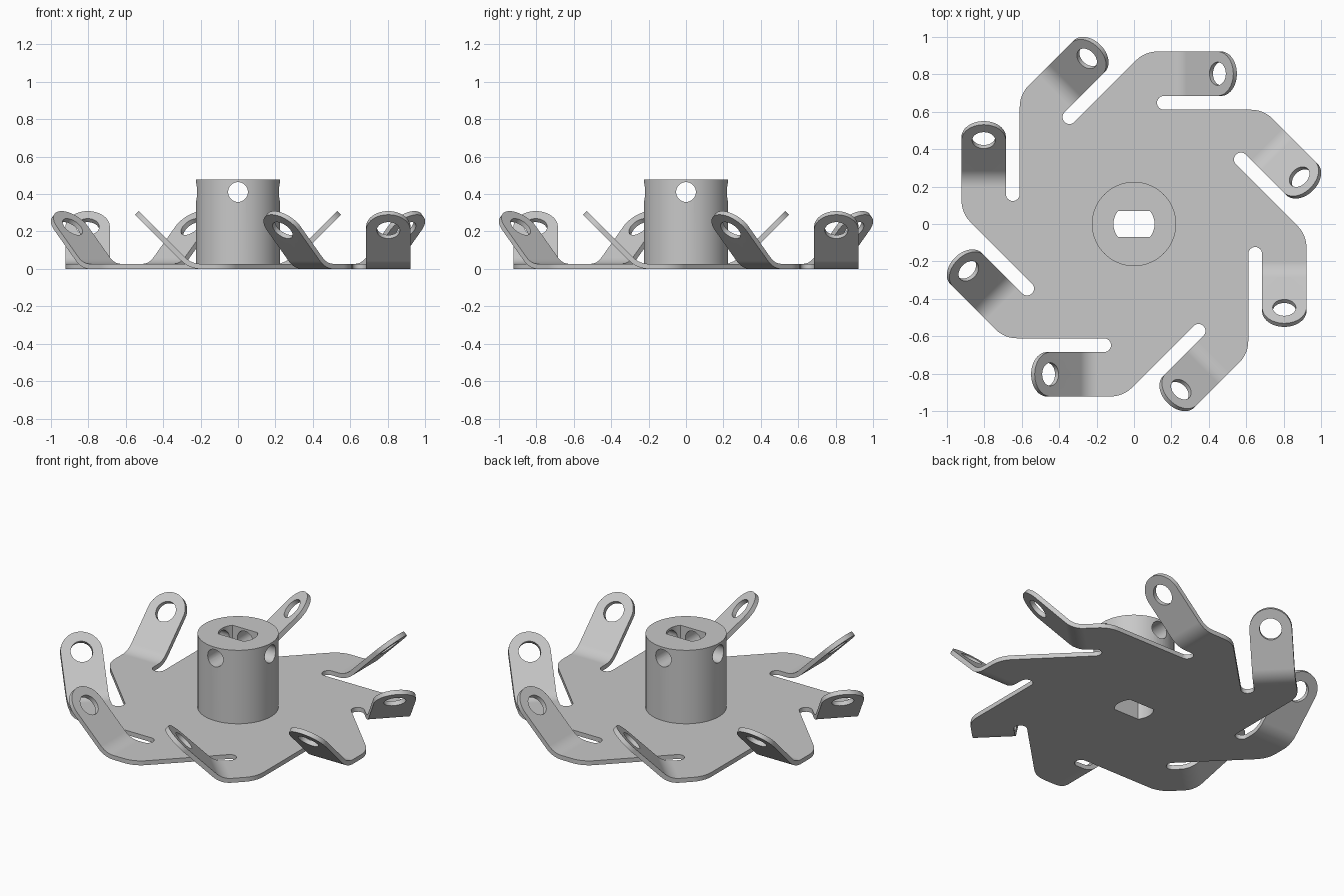
import bpy, bmesh
from math import sin, cos, pi, radians, sqrt
from mathutils import Matrix, Vector

if "Cube" in bpy.data.objects:
    bpy.data.objects.remove(bpy.data.objects["Cube"], do_unlink=True)

ARMS = 8
THICK = 0.027
OUTER, INNER, EDGE = 0.922, 0.685, 0.611   # arm outer side, arm inner side, plate edge
BEND_X, BEND_R, ARM_LEN = 0.2, 0.145, 0.35
SLOT_X, CORNER_R, EYE_R = 0.16, 0.16, 0.062
HUB_R, HUB_TOP, PIN_Z, PIN_R = 0.225, 0.478, 0.411, 0.053
BORE_R, BORE_ANGLE = 0.11, 38.8

metal = bpy.data.materials.new("grey metal")
metal.use_nodes = True
grey = (0.58, 0.58, 0.58, 1)
metal.diffuse_color = grey
metal.node_tree.nodes["Principled BSDF"].inputs["Base Color"].default_value = grey


def arc(cx, cy, r, start, end, steps):
    """Points on an arc, angles in degrees."""
    angles = [radians(start + (end - start) * i / steps) for i in range(steps + 1)]
    return [Vector((cx + r * cos(a), cy + r * sin(a), 0)) for a in angles]


def to_object(name, bm):
    mesh = bpy.data.meshes.new(name)
    bm.to_mesh(mesh)
    bm.free()
    mesh.materials.append(metal)
    obj = bpy.data.objects.new(name, mesh)
    bpy.context.collection.objects.link(obj)
    return obj


def activate(obj):
    bpy.ops.object.select_all(action='DESELECT')
    obj.select_set(True)
    bpy.context.view_layer.objects.active = obj


def apply_modifier(obj, kind, **settings):
    activate(obj)
    mod = obj.modifiers.new(kind.title(), kind)
    for key, value in settings.items():
        setattr(mod, key, value)
    bpy.ops.object.modifier_apply(modifier=mod.name)


def cylinder(name, radius, depth, matrix, sides=64):
    bm = bmesh.new()
    bmesh.ops.create_cone(bm, cap_ends=True, segments=sides, radius1=radius,
                          radius2=radius, depth=depth, matrix=matrix)
    return to_object(name, bm)


def finish(obj):
    activate(obj)
    bpy.ops.object.shade_smooth_by_angle(angle=radians(30))
    mod = obj.modifiers.new("Clean flats", 'WEIGHTED_NORMAL')
    mod.keep_sharp = True


def add_face(bm, points, matrix):
    bm.faces.new([bm.verts.new(matrix @ p) for p in points])


# Right half of the shaft bore: a round side between two flats
flat_y = BORE_R * sin(radians(BORE_ANGLE))
bore_half = [Vector((0, -flat_y, 0))]
bore_half += arc(0, 0, BORE_R, -BORE_ANGLE, BORE_ANGLE, 12)
bore_half += [Vector((0, flat_y, 0))]
half_turns = [Matrix(), Matrix.Rotation(pi, 4, 'Z')]

# Bladed plate: flat outline, one sector per arm, built as two halves round the bore
corner_y = OUTER - CORNER_R
corner_x = corner_y - (EDGE - CORNER_R) * sqrt(2)
slot_r = (INNER - EDGE) / 2
sector = arc(corner_x, corner_y, CORNER_R, 135, 90, 6)
sector += [Vector((BEND_X, OUTER, 0)), Vector((BEND_X, INNER, 0))]
sector += arc(SLOT_X, EDGE + slot_r, slot_r, 90, 270, 12)
turns = [Matrix.Rotation(-2 * pi * i / ARMS, 4, 'Z') for i in range(ARMS)]
plate_half = [turn @ p for turn in turns[:ARMS // 2] for p in sector]
plate_half += [half_turns[1] @ sector[0]] + bore_half
sheet = bmesh.new()
for turn in half_turns:
    add_face(sheet, plate_half, turn)

# Arms: curved bend, then a sloped tab with a round end and an eye
bend = [Vector((BEND_X + BEND_R * sin(a), 0, BEND_R * (1 - cos(a))))
        for a in [pi / 4 * i / 8 for i in range(9)]]
mid, half = (OUTER + INNER) / 2, (OUTER - INNER) / 2
slope = Matrix.Translation(bend[-1] + Vector((0, mid, 0))) @ Matrix.Rotation(-pi / 4, 4, 'Y')
eye_x = ARM_LEN - half
low, centre, high = [Vector((0, y, 0)) for y in (INNER, mid, OUTER)]
for turn in turns:
    for a, b in zip(bend, bend[1:]):
        seam = [b + centre] if b == bend[-1] else []
        add_face(sheet, [a + low, b + low] + seam + [b + high, a + high], turn)
    for side in (1, -1):
        tab = [Vector((0, 0, 0)), Vector((0, side * half, 0))]
        tab += arc(eye_x, 0, half, side * 90, 0, 12)
        tab += arc(eye_x, 0, EYE_R, 0, side * 180, 16)
        add_face(sheet, tab, turn @ slope)
bmesh.ops.remove_doubles(sheet, verts=sheet.verts[:], dist=0.0005)
sheet.normal_update()
bmesh.ops.reverse_faces(sheet, faces=[f for f in sheet.faces if f.normal.z < 0])
plate = to_object("bladed_plate", sheet)
apply_modifier(plate, 'SOLIDIFY', thickness=THICK, offset=1, use_even_offset=True)
finish(plate)

# Hub
hub_bottom = THICK * 0.6
hub = cylinder("hub", HUB_R, HUB_TOP - hub_bottom,
               Matrix.Translation((0, 0, (HUB_TOP + hub_bottom) / 2)))

# Shaft bore through the hub
bm = bmesh.new()
add_face(bm, [turn @ p for turn in half_turns for p in bore_half[1:-1]],
         Matrix.Translation((0, 0, -0.2)))
grown = bmesh.ops.extrude_face_region(bm, geom=bm.faces[:])
bmesh.ops.translate(bm, vec=(0, 0, 1),
                    verts=[g for g in grown["geom"] if isinstance(g, bmesh.types.BMVert)])
bmesh.ops.recalc_face_normals(bm, faces=bm.faces[:])
cutters = [to_object("bore_cutter", bm)]

# Cross holes for set screws
lift = Matrix.Translation((0, 0, PIN_Z))
cutters += [cylinder("pin_cutter", PIN_R, 1, lift @ Matrix.Rotation(pi / 2, 4, axis), 32)
            for axis in "XY"]
for cutter in cutters:
    apply_modifier(hub, 'BOOLEAN', operation='DIFFERENCE', solver='EXACT', object=cutter)
    bpy.data.objects.remove(cutter, do_unlink=True)
finish(hub)
